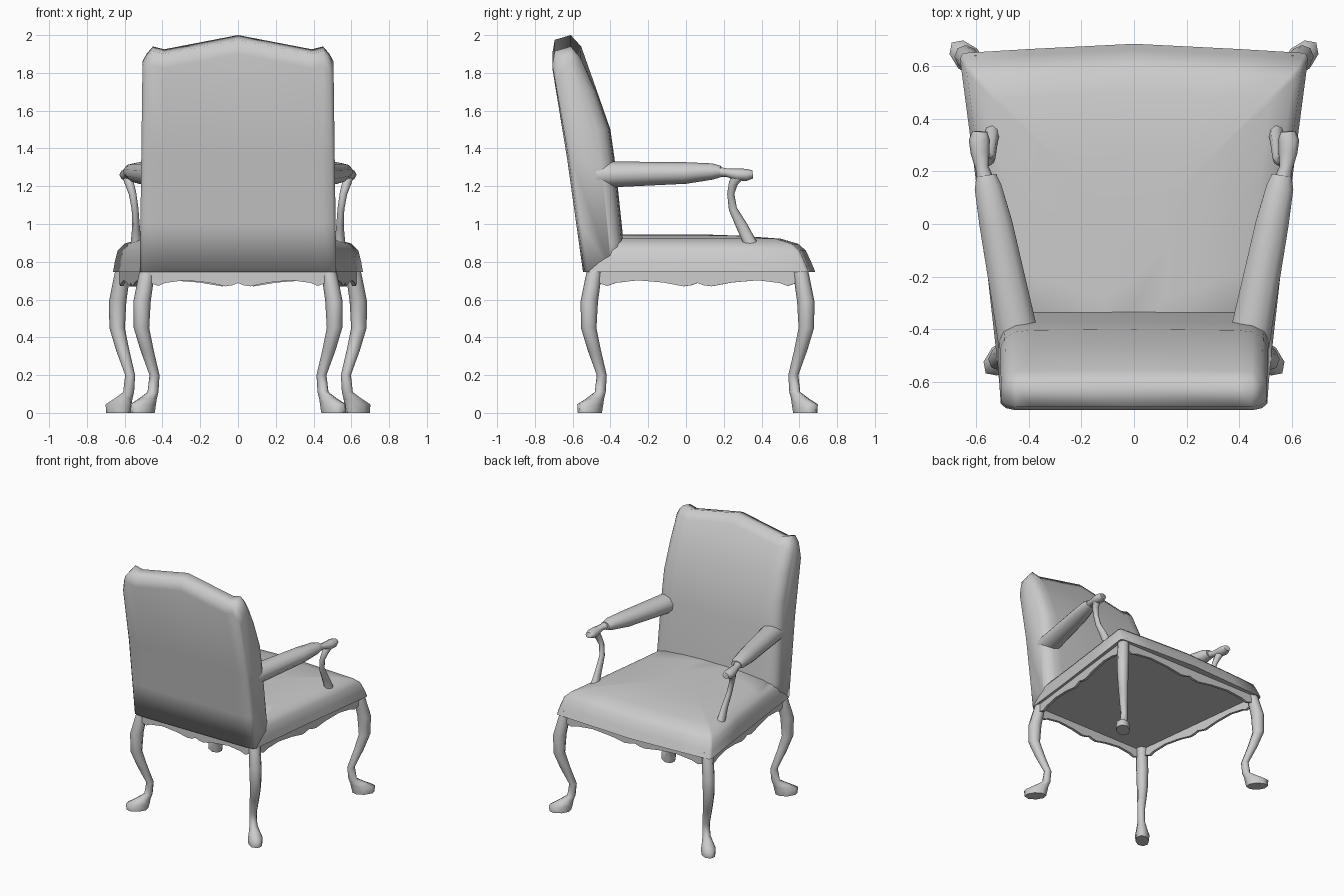
import bpy, bmesh, math
from mathutils import Vector

if "Cube" in bpy.data.objects:
    bpy.data.objects.remove(bpy.data.objects["Cube"])

grey = bpy.data.materials.new("plain grey")
grey.diffuse_color = (0.6, 0.6, 0.6, 1)
grey.use_nodes = True
grey.node_tree.nodes["Principled BSDF"].inputs["Base Color"].default_value = grey.diffuse_color


def loft(name, rings, angle=60):
    """Skin a list of equal closed rings and cap both ends."""
    bm = bmesh.new()
    vs = [[bm.verts.new(p) for p in r] for r in rings]
    n = len(vs[0])
    for a, b in zip(vs, vs[1:]):
        for i in range(n):
            j = (i + 1) % n
            bm.faces.new((a[i], a[j], b[j], b[i]))
    bm.faces.new(vs[0])
    bm.faces.new(vs[-1])
    bmesh.ops.recalc_face_normals(bm, faces=bm.faces)
    me = bpy.data.meshes.new(name)
    bm.to_mesh(me)
    bm.free()
    ob = bpy.data.objects.new(name, me)
    bpy.context.collection.objects.link(ob)
    me.materials.append(grey)
    bpy.ops.object.select_all(action='DESELECT')
    ob.select_set(True)
    bpy.context.view_layer.objects.active = ob
    bpy.ops.object.shade_smooth_by_angle(angle=math.radians(angle))
    return ob


def tube(name, path, ref, sides=10):
    """Tube along (x, y, z, radius along ref, radius across)."""
    pts = [Vector(p[:3]) for p in path]
    rings = []
    for i, p in enumerate(path):
        t = (pts[min(i + 1, len(pts) - 1)] - pts[max(i - 1, 0)]).normalized()
        a = (ref - t * ref.dot(t)).normalized()
        b = t.cross(a)
        rings.append([pts[i] + a * p[3] * math.cos(k * math.tau / sides)
                      + b * p[4] * math.sin(k * math.tau / sides) for k in range(sides)])
    return loft(name, rings, 70)


# Seat cushion: bowed trapezoid outline, shrinking upwards
half = [(0.52, -0.52), (0.565, -0.12), (0.612, 0.25), (0.662, 0.63), (0.65, 0.65), (0.4, 0.665)]
outline = half + [(0, 0.685)] + [(-x, y) for x, y in reversed(half)]
levels = [(0.745, 1, 1), (0.80, 0.985, 0.98), (0.86, 0.962, 0.955), (0.895, 0.91, 0.92),
          (0.922, 0.78, 0.84), (0.938, 0.45, 0.65), (0.944, 0.2, 0.5)]
loft("seat", [[(x * s, -0.45 + (y + 0.45) * t, z) for x, y in outline] for z, s, t in levels])


# Backrest: side profiles lofted across the width
def back_section(xb, xt, top, fi, ri):
    prof = [(-0.545 + ri, 0.745), (-0.581 + ri, 1.0), (-0.63 + ri, 1.35), (-0.708 + ri, top - 0.1),
            (-0.695 + ri, top - 0.025), (-0.61, top), (-0.555 - fi * 0.4, top - 0.06),
            (-0.47 - fi, 1.7), (-0.40 - fi, 1.5), (-0.372 - fi, 1.3), (-0.33 - fi, 0.9), (-0.32 - fi, 0.745)]
    return [(xb + (xt - xb) * (z - 0.745) / 1.15, y, z) for y, z in prof]


cols = [(0.52, 0.505, 1.86, 0.075, 0.025), (0.505, 0.485, 1.90, 0.035, 0.008),
        (0.45, 0.45, 1.94, 0.01, 0), (0.39, 0.39, 1.925, 0.004, 0)]
sections = [back_section(*c) for c in cols] + [back_section(0, 0, 2.0, 0, 0)]
sections += [[(-x, y, z) for x, y, z in s] for s in reversed(sections[:-1])]
loft("backrest", sections, 100)


# Cabriole legs: horizontal rings shifted along the diagonal, ending in a foot
# (height, outward shift, radius outward, radius across)
leg_rings = [(0.78, -0.035, 0.042, 0.042), (0.72, -0.022, 0.042, 0.042), (0.59, 0, 0.048, 0.044),
             (0.45, 0.003, 0.042, 0.04), (0.33, -0.027, 0.036, 0.034), (0.2, -0.066, 0.027, 0.026),
             (0.11, -0.058, 0.03, 0.028), (0.075, -0.03, 0.056, 0.04), (0.045, -0.005, 0.086, 0.052),
             (0.0, -0.003, 0.078, 0.05)]


def leg(name, bx, by, sx, sy):
    d = Vector((sx, sy, 0)).normalized()
    w = Vector((-d.y, d.x, 0))
    rings = []
    for z, o, rd, rw in leg_rings:
        c = Vector((sx * (bx + o), sy * (by + o), z))
        rings.append([c + d * rd * math.cos(k * math.tau / 8) + w * rw * math.sin(k * math.tau / 8)
                      for k in range(8)])
    loft(name, rings, 70)


# Scalloped apron strip hanging under the seat edge
wave = [(0, 0.69), (0.05, 0.672), (0.09, 0.688), (0.2, 0.702), (0.33, 0.69), (0.43, 0.67), (0.47, 0.676)]
wave += [(0.5, 0.688)] + [(1 - t, z) for t, z in reversed(wave)]


def apron(name, p0, p1):
    p0, p1 = Vector((*p0, 0)), Vector((*p1, 0))
    d = (p1 - p0).normalized()
    n = Vector((-d.y, d.x, 0))
    if n.dot(p0 + p1) > 0:
        n = -n
    rings = []
    for t, z in wave:
        p = p0.lerp(p1, t)
        rings.append([p + n * o + Vector((0, 0, h)) for o, h in
                      ((0, 0.76), (0, z), (0.02, z), (0.02, 0.76))])
    loft(name, rings, 30)


apron("front_apron", (-0.6, 0.63), (0.6, 0.63))
apron("back_apron", (-0.47, -0.52), (0.47, -0.52))

X, Z = Vector((1, 0, 0)), Vector((0, 0, 1))
for s, side in ((1, "right"), (-1, "left")):
    leg("front_leg_" + side, 0.637, 0.634, s, 1)
    leg("back_leg_" + side, 0.508, 0.512, s, -1)
    apron("side_apron_" + side, (s * 0.505, -0.47), (s * 0.63, 0.59))
    # Padded arm
    tube("arm_pad_" + side, [(s * x, y, z, a, b) for x, y, z, a, b in (
        (0.43, -0.52, 1.255, 0.072, 0.08), (0.45, -0.38, 1.263, 0.068, 0.08),
        (0.525, 0.0, 1.27, 0.057, 0.066), (0.555, 0.14, 1.278, 0.043, 0.054),
        (0.562, 0.185, 1.278, 0.03, 0.04))], Z)
    # Wooden hand rest in front of the pad
    tube("hand_rest_" + side, [(s * x, y, z, a, b) for x, y, z, a, b in (
        (0.56, 0.15, 1.278, 0.03, 0.035), (0.578, 0.215, 1.272, 0.022, 0.025),
        (0.585, 0.27, 1.262, 0.032, 0.036), (0.588, 0.32, 1.26, 0.032, 0.04),
        (0.586, 0.352, 1.262, 0.022, 0.028))], Z, 8)
    # Curved arm support
    tube("arm_support_" + side, [(s * x, y, z, a, b) for x, y, z, a, b in (
        (0.588, 0.285, 1.265, 0.03, 0.03), (0.575, 0.25, 1.215, 0.024, 0.024),
        (0.558, 0.237, 1.16, 0.02, 0.019), (0.545, 0.248, 1.08, 0.018, 0.022),
        (0.54, 0.295, 0.99, 0.02, 0.03), (0.54, 0.335, 0.91, 0.027, 0.034),
        (0.535, 0.352, 0.86, 0.042, 0.046))], X, 8)
